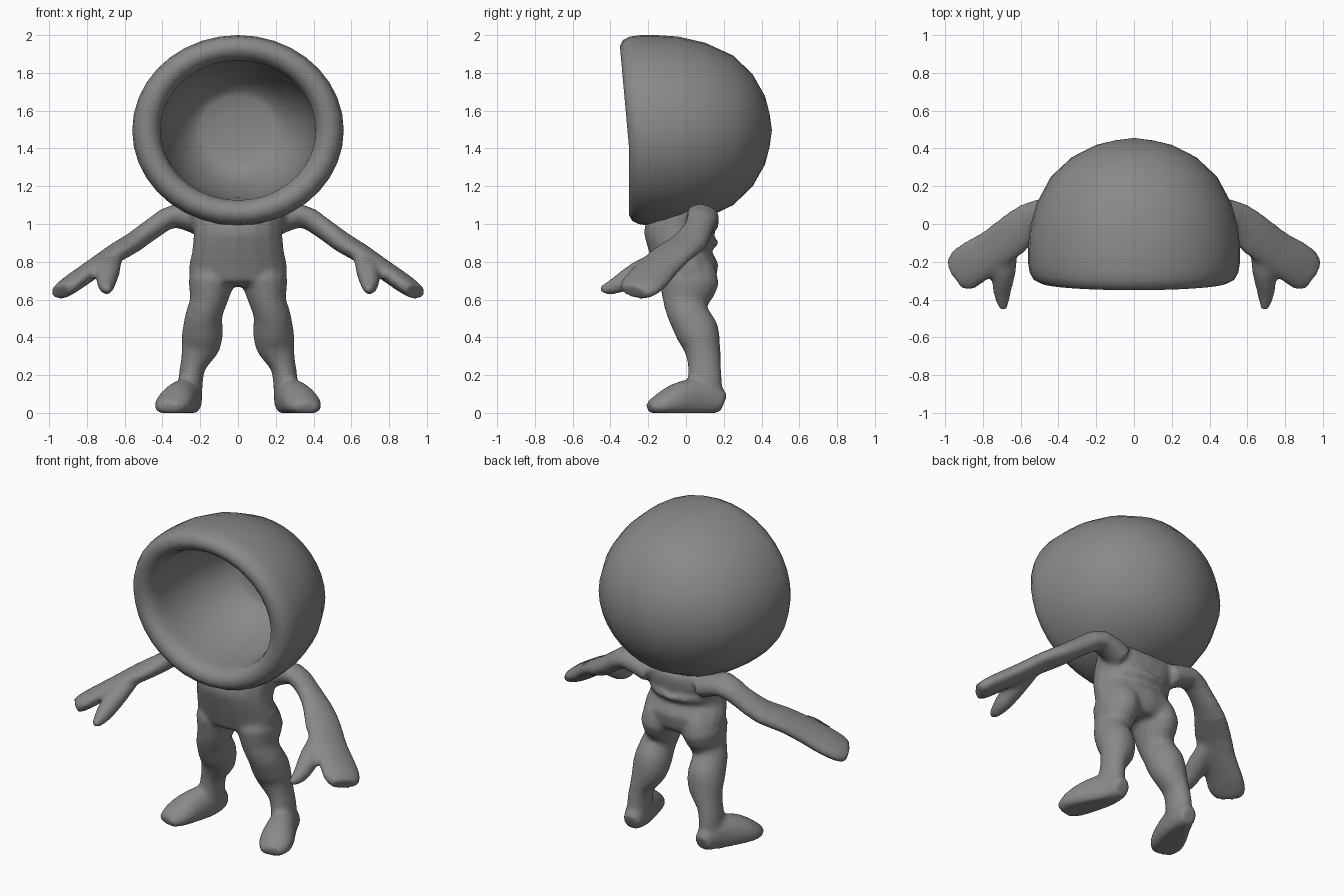
import bpy, bmesh
from math import sin, cos, pi
from mathutils import Vector

if "Cube" in bpy.data.objects:
    bpy.data.objects.remove(bpy.data.objects["Cube"])

SIDES = 16
grey = bpy.data.materials.new("dark_grey")
grey.diffuse_color = (0.25, 0.25, 0.25, 1)
grey.use_nodes = True
grey.node_tree.nodes["Principled BSDF"].inputs["Base Color"].default_value = grey.diffuse_color


def make_object(name, bm):
    bmesh.ops.recalc_face_normals(bm, faces=bm.faces)
    for f in bm.faces:
        f.smooth = True
    mesh = bpy.data.meshes.new(name)
    bm.to_mesh(mesh)
    bm.free()
    mesh.materials.append(grey)
    obj = bpy.data.objects.new(name, mesh)
    bpy.context.collection.objects.link(obj)
    return obj


def bridge(bm, a, b):
    n = len(a)
    for i in range(n):
        bm.faces.new((a[i], a[(i + 1) % n], b[(i + 1) % n], b[i]))


def refine(rings):
    """Insert a spline midpoint between neighbouring rings."""
    out, n = [], len(rings)
    for i in range(n - 1):
        quad = (rings[max(i - 1, 0)], rings[i], rings[i + 1], rings[min(i + 2, n - 1)])
        out += [rings[i], [(-a + 9 * b + 9 * c - d) / 16 for a, b, c, d in zip(*quad)]]
    return out + [rings[-1]]


def loft(bm, rings, up, mirror=1):
    """Elliptical rings (x, y, z, half width, half height) along a path."""
    rings = refine(rings)
    centres = [Vector((r[0] * mirror, r[1], r[2])) for r in rings]
    loops = []
    for i, r in enumerate(rings):
        t = (centres[min(i + 1, len(rings) - 1)] - centres[max(i - 1, 0)]).normalized()
        side = t.cross(Vector(up)).normalized()
        top = side.cross(t)
        loop = []
        for k in range(SIDES):
            a = 2 * pi * k / SIDES
            p = centres[i] + side * (r[3] * 1.03 * cos(a)) + top * (r[4] * 1.03 * sin(a))
            p.z = max(p.z, 0.0)
            loop.append(bm.verts.new(p))
        loops.append(loop)
    for a, b in zip(loops, loops[1:]):
        bridge(bm, a, b)
    bm.faces.new(loops[0])
    bm.faces.new(loops[-1])


# Hollow round head: lathe profile (relative radius, y), back pole to cavity floor
profile = [(0, .455), (.18, .442), (.36, .418), (.59, .352), (.785, .25), (.92, .11),
           (.985, -.02), (1, -.12), (1, -.2), (.985, -.25), (.95, -.285), (.885, -.303),
           (.82, -.298), (.765, -.275), (.735, -.23), (.73, -.17), (.705, -.05),
           (.64, .1), (.53, .23), (.42, .3), (.36, .315), (.18, .325), (0, .33)]
SEG = 36


def head_point(r, y, a):
    z = 1.496 + 0.504 * r * sin(a)
    lean = 0.09 * max(0, z - 1.42) * min(1, max(0, (0.2 - y) / 0.5))
    return (0.56 * r * cos(a), y - lean, z)


bm = bmesh.new()
loops = [[bm.verts.new(head_point(r, y, 2 * pi * k / SEG)) for k in range(SEG)]
         for r, y in profile[1:-1]]
for a, b in zip(loops, loops[1:]):
    bridge(bm, a, b)
for (r, y), loop in ((profile[0], loops[0]), (profile[-1], loops[-1])):
    pole = bm.verts.new(head_point(r, y, 0))
    for k in range(SEG):
        bm.faces.new((pole, loop[k], loop[(k + 1) % SEG]))
make_object("hollow_head", bm)

# Body parts, fused into one smooth skin
torso = [(0, .02, .67, .19, .11), (0, .015, .74, .255, .16), (0, -.03, .84, .24, .15),
         (0, -.025, .92, .23, .195), (0, -.01, .99, .235, .185), (0, .045, 1.05, .27, .14),
         (0, .07, 1.09, .24, .09)]
leg = [(.125, .015, .78, .10, .13), (.143, .015, .69, .117, .155), (.157, .0, .59, .095, .12),
       (.18, .012, .52, .095, .105), (.187, .06, .43, .105, .112), (.2, .085, .35, .1, .095),
       (.235, .097, .26, .068, .085), (.25, .1, .18, .064, .088), (.255, .11, .05, .062, .085)]
foot = [(.25, .2, .05, .05, .05), (.255, .14, .07, .065, .09), (.28, .05, .07, .08, .11),
        (.32, -.05, .06, .095, .095), (.35, -.13, .04, .095, .065), (.37, -.195, .025, .06, .035)]
arm = [(.18, .08, 1.0, .09, .07), (.33, .09, 1.045, .085, .06), (.44, .07, .985, .075, .055),
       (.55, .02, .905, .095, .054), (.65, -.065, .845, .11, .05),
       (.75, -.14, .775, .11, .05), (.85, -.205, .705, .118, .05),
       (.91, -.25, .662, .112, .046), (.942, -.275, .64, .085, .04)]
thumb = [(.68, -.14, .81, .065, .045), (.688, -.25, .75, .062, .055), (.697, -.34, .69, .05, .05),
         (.695, -.41, .66, .034, .034), (.69, -.455, .655, .018, .018)]

bm = bmesh.new()
loft(bm, torso, (0, 1, 0))
for s in (1, -1):
    loft(bm, leg, (0, 1, 0), s)
    loft(bm, foot, (0, 0, 1), s)
    for part in (arm, thumb):
        loft(bm, part, (0, 0.25, 1), s)
body = make_object("body", bm)

remesh = body.modifiers.new("fuse", 'REMESH')
remesh.mode = 'VOXEL'
remesh.voxel_size = 0.014
remesh.use_smooth_shade = True
smooth = body.modifiers.new("blend", 'SMOOTH')
smooth.factor = 0.5
smooth.iterations = 8
